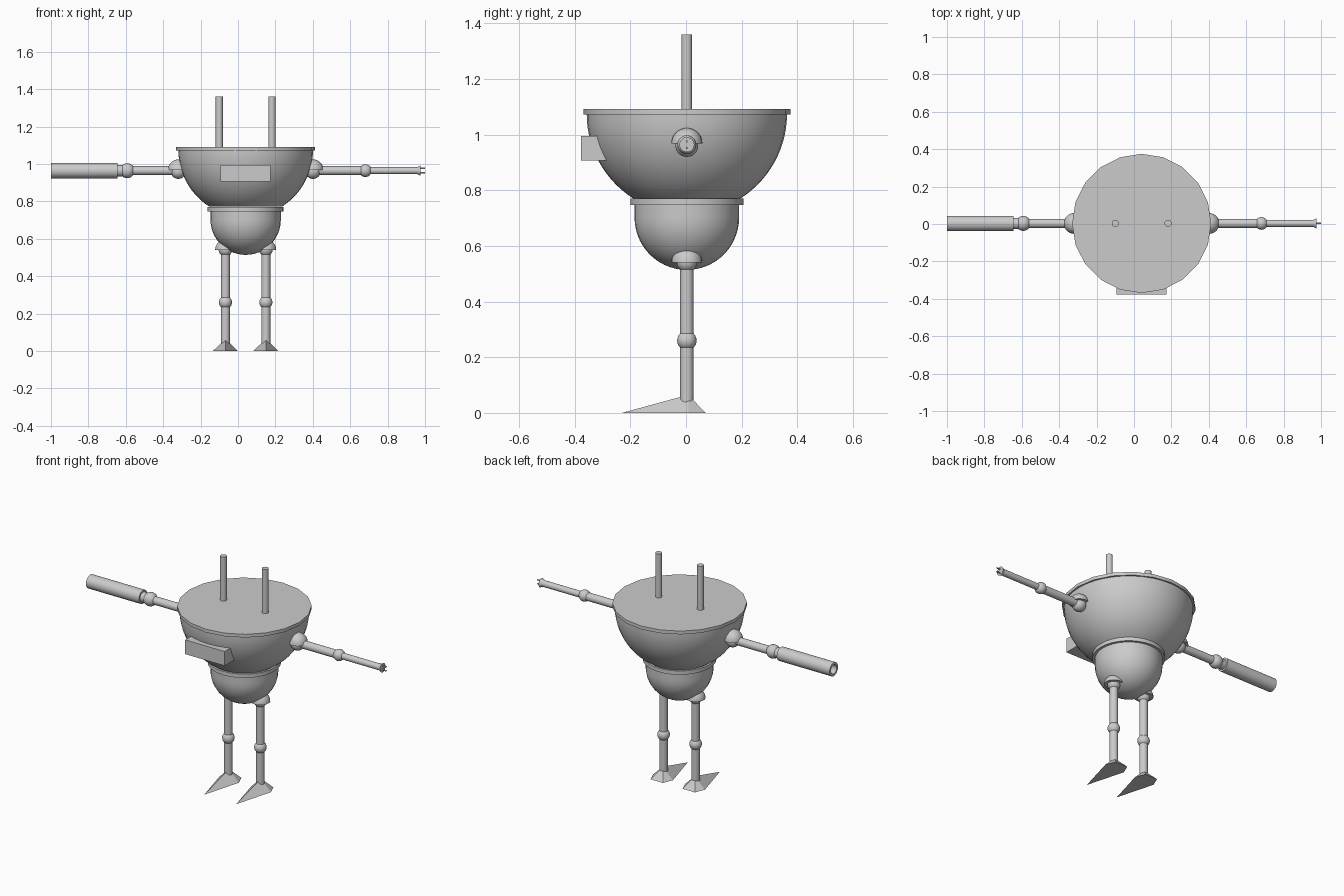
import bpy, bmesh
from math import sin, cos, pi, radians
from mathutils import Matrix, Vector

if "Cube" in bpy.data.objects:
    bpy.data.objects.remove(bpy.data.objects["Cube"])

CX, CY = 0.041, 0.003      # body axis
ARM_Z = 0.964


def finish(name, bm, smooth=True):
    bmesh.ops.recalc_face_normals(bm, faces=bm.faces)
    me = bpy.data.meshes.new(name)
    bm.to_mesh(me)
    bm.free()
    ob = bpy.data.objects.new(name, me)
    bpy.context.collection.objects.link(ob)
    if smooth:
        bpy.ops.object.select_all(action='DESELECT')
        ob.select_set(True)
        bpy.context.view_layer.objects.active = ob
        bpy.ops.object.shade_smooth_by_angle(angle=radians(40))
    return ob


def lathe(name, profile, loc, axis='Z', n=24, closed=False):
    """Spin (radius, height) points round an axis through loc."""
    bm = bmesh.new()
    pts = profile + profile[:1] if closed else profile
    vs = [bm.verts.new((r, 0, h)) for r, h in pts]
    es = [bm.edges.new(p) for p in zip(vs, vs[1:])]
    bmesh.ops.spin(bm, geom=vs + es, cent=(0, 0, 0), axis=(0, 0, 1),
                   angle=2 * pi, steps=n, use_duplicate=False)
    bmesh.ops.remove_doubles(bm, verts=bm.verts, dist=1e-5)
    rot = Matrix.Rotation(pi / 2, 4, 'Y') if axis == 'X' else Matrix()
    bm.transform(Matrix.Translation(loc) @ rot)
    return finish(name, bm)


def rod(name, loc, r, a, b, axis='Z', n=20, r2=None):
    return lathe(name, [(0, a), (r, a), (r if r2 is None else r2, b), (0, b)] if r2 is None
                 else [(0, a), (r, a), (r2, b), (0, b)], loc, axis, n)


def arc(r, a0, a1, cz=0.0, n=12):
    out = []
    for i in range(n + 1):
        a = radians(a0 + (a1 - a0) * i / n)
        out.append((max(0.0, r * cos(a)), cz + r * sin(a)))
    return out


def ball(name, loc, r):
    return lathe(name, arc(r, -90, 90), loc, n=24)


def dome(name, loc, r):
    return lathe(name, [(0, 0)] + arc(r, 0, 90, n=8), loc, n=24)


axis0 = (CX, CY, 0)

# Body: upper bowl, lid, waist ring and lower bowl
lathe("upper_bowl", arc(0.36, -57.5, 0, 1.075, 14), axis0, n=40)
rod("lid", axis0, 0.372, 1.072, 1.092, n=20)
rod("waist_ring", axis0, 0.203, 0.747, 0.77, n=32)
lathe("lower_bowl", arc(0.188, -90, 0, 0.702, 14) + [(0.188, 0.75)], axis0, n=32)

# Front visor box, sunk into the bowl
bm = bmesh.new()
bmesh.ops.create_cube(bm, size=1)
bm.transform(Matrix.Translation((0.041, -0.318, 0.951)) @ Matrix.Diagonal((0.267, 0.118, 0.087, 1)))
finish("visor_box", bm, False)

for side, s in (("left", -1), ("right", 1)):
    # Antennas
    rod(side + "_antenna", (CX + s * 0.141, CY, 0), 0.019, 1.08, 1.36)

    # Shoulders and upper arms
    sx = CX + s * 0.36
    dome(side + "_shoulder_cap", (sx, CY, 0.968), 0.056)
    ball(side + "_shoulder_ball", (sx, CY, 0.961), 0.041)
    end = -0.594 if s < 0 else 0.68
    rod(side + "_upper_arm", (0, CY, ARM_Z), 0.024, min(sx, end), max(sx, end), 'X')

    # Legs: hip, shin rods and knee
    lx = CX + s * 0.108
    dome(side + "_hip_cap", (lx, CY, 0.541), 0.055)
    ball(side + "_hip_ball", (lx, CY, 0.543), 0.037)
    rod(side + "_leg", (lx, CY, 0), 0.024, 0.04, 0.55)
    ball(side + "_knee", (lx, CY, 0.26), 0.035)

    # Pointed five-sided foot
    bm = bmesh.new()
    base = [bm.verts.new((lx + x, y, 0)) for x, y in
            ((0, -0.23), (0.067, 0.01), (0.041, 0.07), (-0.041, 0.07), (-0.067, 0.01))]
    top = bm.verts.new((lx, 0.008, 0.065))
    bm.faces.new(base)
    for i in range(5):
        bm.faces.new((base[i], base[(i + 1) % 5], top))
    finish(side + "_foot", bm, False)

# Left forearm: elbow, neck and hollow barrel
ball("left_elbow", (-0.592, CY, ARM_Z), 0.04)
rod("left_neck", (0, CY, ARM_Z), 0.03, -0.66, -0.60, 'X')
lathe("barrel", [(0, -0.80), (0.027, -0.80), (0.027, -1.0), (0.041, -1.0), (0.041, -0.643), (0, -0.643)],
      (0, CY, ARM_Z), 'X', 24)

# Right forearm: elbow, rod, flared wrist and two fingers
ball("right_elbow", (0.681, CY, ARM_Z), 0.034)
rod("right_forearm", (0, CY, ARM_Z), 0.019, 0.68, 0.96, 'X')
rod("wrist_flare", (0, CY, ARM_Z), 0.017, 0.955, 0.975, 'X', r2=0.027)
for n, s in (("lower", -1), ("upper", 1)):
    rod(n + "_finger", (0, CY, ARM_Z + s * 0.012), 0.004, 0.965, 1.0, 'X', 8)
